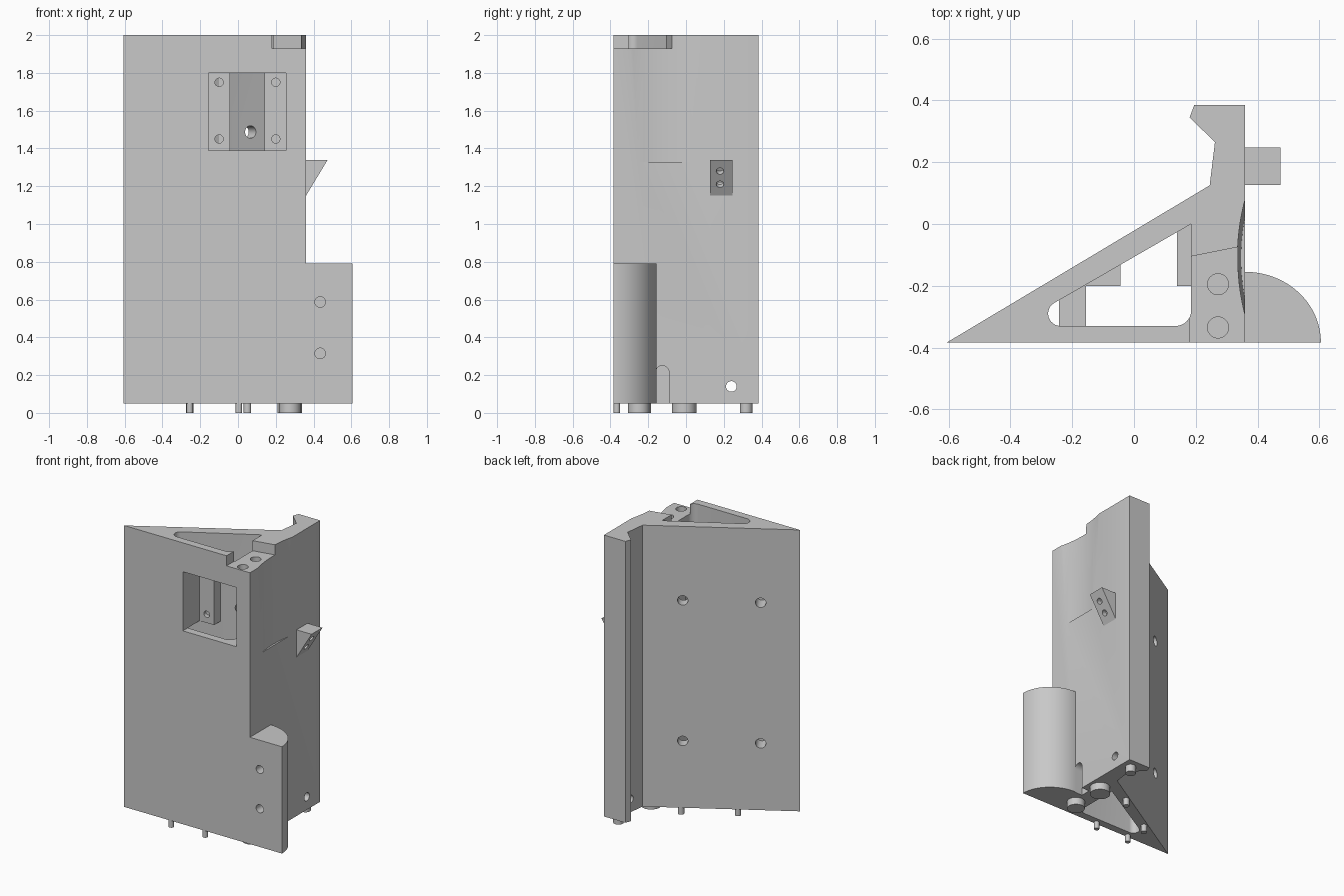
import bpy
import math
from mathutils import Vector

if "Cube" in bpy.data.objects:
    bpy.data.objects.remove(bpy.data.objects["Cube"], do_unlink=True)

grey = bpy.data.materials.new("light grey")
grey.use_nodes = True
COLOUR = (0.58, 0.58, 0.58, 1)
grey.diffuse_color = COLOUR
grey.node_tree.nodes["Principled BSDF"].inputs["Base Color"].default_value = COLOUR

BASE, TOP, FRONT, BACK = 0.05, 2.0, -0.383, 0.385


def make(name, verts, faces):
    mesh = bpy.data.meshes.new(name)
    mesh.from_pydata(verts, [], faces)
    mesh.materials.append(grey)
    obj = bpy.data.objects.new(name, mesh)
    bpy.context.collection.objects.link(obj)
    return obj


def prism(name, outline, low, high, axis="z"):
    """Extrude a counter-clockwise outline along z, or an x-z outline along y."""
    n = len(outline)
    if axis == "z":
        verts = [(a, b, h) for h in (low, high) for a, b in outline]
    else:
        verts = [(a, h, b) for h in (high, low) for a, b in outline]
    faces = [tuple(reversed(range(n))), tuple(range(n, 2 * n))]
    faces += [(i, (i + 1) % n, n + (i + 1) % n, n + i) for i in range(n)]
    return make(name, verts, faces)


def box(name, x0, x1, y0, y1, z0, z1):
    return prism(name, [(x0, y0), (x1, y0), (x1, y1), (x0, y1)], z0, z1)


def rod(name, start, end, radius, sides=32):
    start, end = Vector(start), Vector(end)
    way = end - start
    bpy.ops.mesh.primitive_cylinder_add(vertices=sides, radius=radius, depth=way.length,
                                        location=(start + end) / 2)
    obj = bpy.context.object
    obj.name = name
    obj.rotation_euler = way.to_track_quat("Z", "Y").to_euler()
    obj.data.materials.append(grey)
    return obj


def arc(cx, cy, rx, ry, start, end, steps):
    angles = [math.radians(start + (end - start) * i / steps) for i in range(steps + 1)]
    return [(cx + rx * math.cos(a), cy + ry * math.sin(a)) for a in angles]


def cut(target, *cutters):
    for cutter in cutters:
        cutter.hide_render = True
        mod = target.modifiers.new("cut", "BOOLEAN")
        mod.operation = "DIFFERENCE"
        mod.solver = "EXACT"
        mod.object = cutter
        bpy.context.view_layer.objects.active = target
        bpy.ops.object.modifier_apply(modifier=mod.name)
        bpy.data.objects.remove(cutter, do_unlink=True)


# Wedge-shaped column with a hooked rear rib
body = prism("column", [(-0.605, FRONT), (0.36, FRONT), (0.36, BACK), (0.195, BACK),
                        (0.18, 0.345), (0.262, 0.265), (0.245, 0.125)], BASE, TOP)

# Vertical triangular cavity with rounded front corners
cavity = (arc(-0.238, -0.29, 0.04, 0.04, 125, 270, 12)
          + arc(0.135, -0.28, 0.05, 0.05, -90, 0, 10) + [(0.185, 0.0)])
cut(body, prism("cavity_cutter", cavity, 0, 2.1))

# Front window, top step and hollow in the side
cut(body,
    box("window_cutter", -0.155, 0.255, -0.5, -0.2, 1.39, 1.8),
    prism("step_cutter", [(0.18, -0.5), (0.5, -0.5), (0.5, -0.042),
                          (0.335, -0.075), (0.18, -0.106)], 1.93, 2.1),
    rod("hollow_cutter", (1.0815, -0.11, 1.34), (1.068, -0.11, 2.1), 0.735, 160))

# Holes in the step, through the rib and in the slanted wall
for y in (-0.195, -0.335):
    cut(body, rod("step_hole", (0.272, y, 1.83), (0.272, y, 2.1), 0.034))
cut(body, rod("rib_hole", (0.1, 0.24, 0.14), (0.5, 0.24, 0.14), 0.028))
inward = Vector((0.511, -0.86, 0))
for x, y in ((0.028, -0.004), (-0.394, -0.255)):
    for z in (0.513, 1.487):
        p = Vector((x, y, z))
        cut(body, rod("wall_hole", p - inward * 0.05, p + inward * 0.11, 0.033))

# Round-topped slot at the foot of the side face
cut(body, box("slot_cutter", 0.3, 0.4, -0.16, -0.09, 0, 0.215))
cut(body, rod("slot_top", (0.3, -0.125, 0.215), (0.4, -0.125, 0.215), 0.035))

# Mounting bosses behind the window
left_boss = prism("left_boss", [(-0.242, -0.34), (-0.155, -0.34), (-0.155, -0.2),
                                (-0.043, -0.2), (-0.043, -0.12), (-0.242, -0.238)], 1.39, 1.8)
right_boss = prism("right_boss", [(0.14, -0.2), (0.19, -0.2), (0.19, 0.01),
                                  (0.14, -0.02)], 1.39, 1.8)
for z in (1.45, 1.75):
    cut(left_boss, rod("screw_hole", (-0.1, -0.3, z), (-0.1, -0.165, z), 0.022))
    cut(body, rod("screw_hole", (0.2, -0.3, z), (0.2, -0.13, z), 0.022))
    cut(right_boss, rod("screw_hole", (0.2, -0.3, z), (0.2, -0.13, z), 0.022))

# Quarter-round foot with two blind holes in front
foot = prism("round_foot", [(0.36, FRONT)] + arc(0.36, FRONT, 0.245, 0.228, 0, 90, 32),
             BASE, 0.79)
for z in (0.315, 0.587):
    cut(foot, rod("foot_hole", (0.435, -0.5, z), (0.435, -0.28, z), 0.028))

# Small side bracket with two holes in its sloping face
bracket = prism("side_bracket", [(0.36, 1.15), (0.475, 1.34), (0.36, 1.34)],
                0.127, 0.247, "y")
for z in (1.21, 1.28):
    x = 0.36 + (z - 1.15) * 0.605
    cut(bracket, rod("bracket_hole", (x + 0.04, 0.18, z - 0.024),
                     (x - 0.03, 0.18, z + 0.018), 0.02))

# Pegs under the base
pegs = [(0.275, -0.25, 0.057), (0.275, -0.01, 0.065), (0.295, 0.318, 0.033),
        (0.05, -0.018, 0.02), (-0.255, -0.205, 0.02),
        (-0.255, -0.366, 0.017), (0.005, -0.366, 0.017)]
for x, y, r in pegs:
    rod("base_peg", (x, y, 0), (x, y, BASE + 0.01), r)

# Smooth the round surfaces, keep the corners sharp
bpy.ops.object.select_all(action="DESELECT")
for obj in bpy.context.scene.objects:
    if obj.type == "MESH":
        obj.select_set(True)
bpy.context.view_layer.objects.active = body
bpy.ops.object.shade_smooth_by_angle(angle=math.radians(25))
